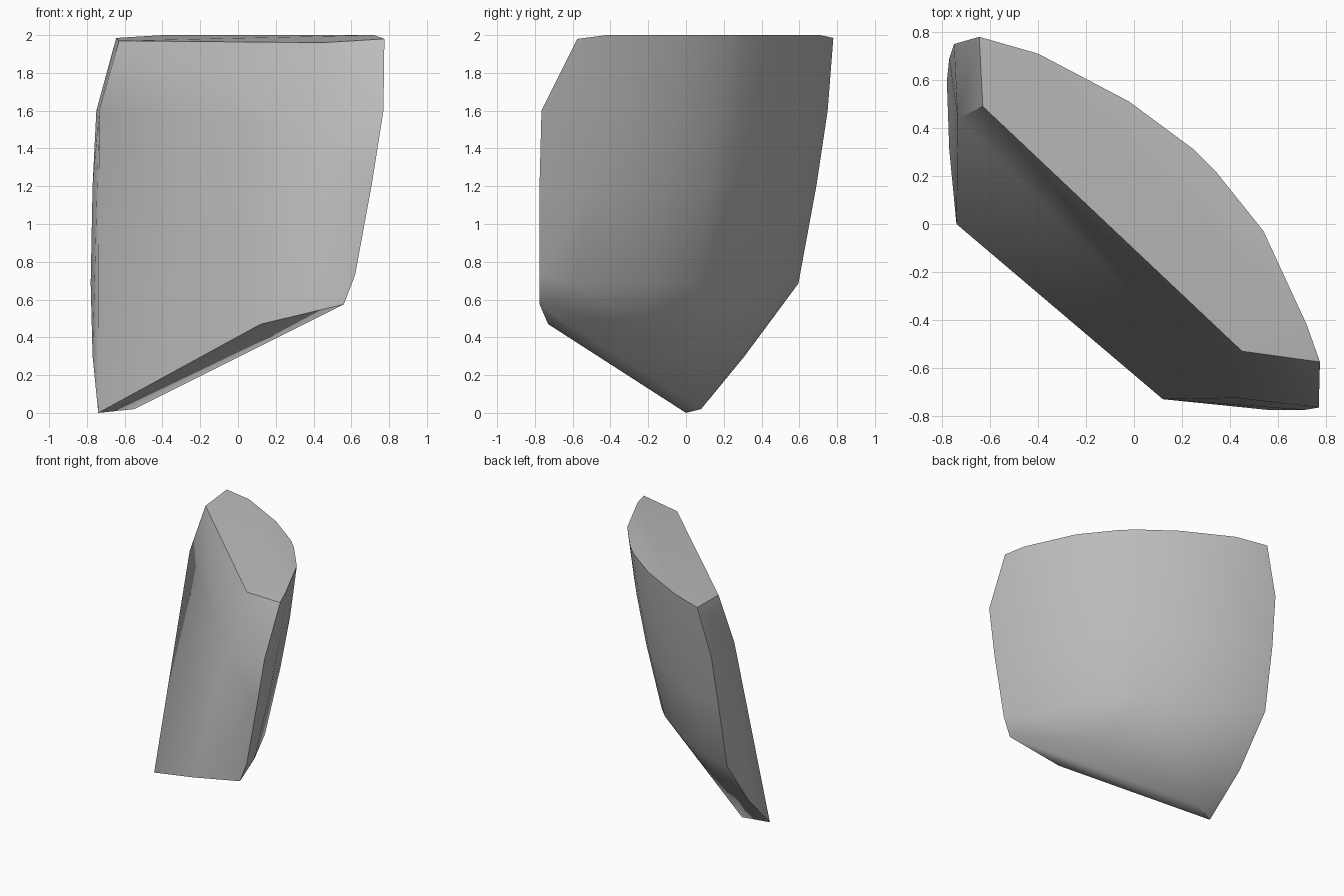
import bpy
import bmesh
import math

cube = bpy.data.objects.get("Cube")
if cube:
    bpy.data.objects.remove(cube, do_unlink=True)

# Stone colour
stone = bpy.data.materials.new("grey_stone")
stone.use_nodes = True
colour = (0.5, 0.5, 0.5, 1)
stone.diffuse_color = colour
stone.node_tree.nodes["Principled BSDF"].inputs["Base Color"].default_value = colour

# Flat front slab and its lower tip
front = [(-0.74, 0, 0), (0.12, -0.73, 0.47), (0.43, -0.725, 1.5),
         (0.45, -0.53, 1.96), (-0.63, 0.49, 1.97), (-0.735, 0.44, 1.6)]

# Outer edge of the right-hand end, bottom to top
right_end = [(0.56, -0.775, 0.575), (0.62, -0.775, 0.73), (0.71, -0.775, 1.22),
             (0.77, -0.765, 1.6), (0.775, -0.575, 1.98)]

# Outer edge of the other end, bottom to top
left_end = [(-0.55, 0.08, 0.02), (-0.77, 0.31, 0.3), (-0.78, 0.595, 0.685),
            (-0.77, 0.69, 1.2), (-0.75, 0.75, 1.6), (-0.645, 0.78, 1.985)]

# Rounded back: one outline, drawn inwards as it goes down
outline = [(0.72, -0.42), (0.54, -0.03), (0.34, 0.22),
           (0.25, 0.31), (-0.02, 0.51), (-0.4, 0.71)]
levels = [(2, 0), (1.6, 0.035), (1.2, 0.085), (0.68, 0.165)]
back = [(x - s, y - s, z) for z, s in levels for x, y in outline]

# Keel under the back
keel = [(0.2, -0.17, 0.42), (-0.3, -0.05, 0.16)]

bm = bmesh.new()
for point in front + right_end + left_end + back + keel:
    bm.verts.new(point)
hull = bmesh.ops.convex_hull(bm, input=bm.verts)
spare = set(hull["geom_interior"] + hull["geom_unused"])
bmesh.ops.delete(bm, geom=[v for v in spare if isinstance(v, bmesh.types.BMVert)],
                 context="VERTS")
bmesh.ops.recalc_face_normals(bm, faces=bm.faces)

mesh = bpy.data.meshes.new("stone_shard")
bm.to_mesh(mesh)
bm.free()
mesh.materials.append(stone)
shard = bpy.data.objects.new("stone_shard", mesh)
bpy.context.collection.objects.link(shard)

# Soft back, crisp edges
bpy.ops.object.select_all(action="DESELECT")
shard.select_set(True)
bpy.context.view_layer.objects.active = shard
bpy.ops.object.shade_smooth_by_angle(angle=math.radians(40))
